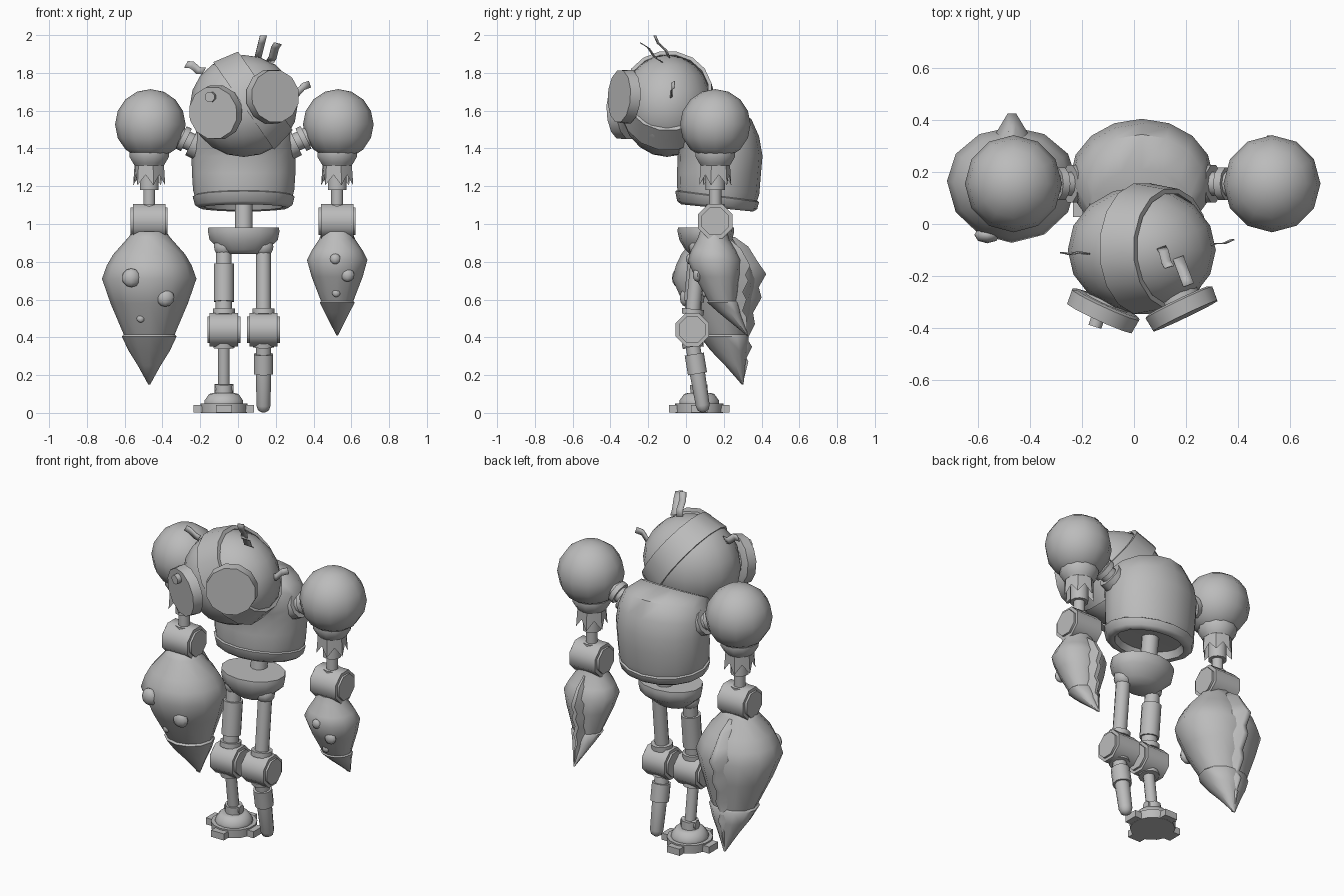
import bpy, bmesh, math
from mathutils import Vector, Matrix

if "Cube" in bpy.data.objects:
    bpy.data.objects.remove(bpy.data.objects["Cube"])

grey = bpy.data.materials.new("plain_grey")
grey.diffuse_color = (0.5, 0.5, 0.5, 1)
grey.use_nodes = True
grey.node_tree.nodes["Principled BSDF"].inputs["Base Color"].default_value = grey.diffuse_color


def finish(name, bm, angle=42):
    bmesh.ops.recalc_face_normals(bm, faces=bm.faces)
    me = bpy.data.meshes.new(name)
    bm.to_mesh(me)
    bm.free()
    me.materials.append(grey)
    ob = bpy.data.objects.new(name, me)
    bpy.context.collection.objects.link(ob)
    bpy.ops.object.select_all(action='DESELECT')
    ob.select_set(True)
    bpy.context.view_layer.objects.active = ob
    bpy.ops.object.shade_smooth_by_angle(angle=math.radians(angle))
    return ob


def loft(name, rings, n=12, axis=None, origin=(0, 0, 0), closed=False, spin=0.5, angle=48, back=1):
    """Rings of (x, y, z, rx, ry[, tilt]), optionally with z turned onto an axis."""
    bm = bmesh.new()
    turn = Matrix.Identity(3)
    if axis is not None:
        turn = Vector(axis).to_track_quat('Z', 'Y').to_matrix()
    loops = []
    for x, y, z, rx, ry, *tilt in rings:
        loop = []
        for i in range(n):
            a = (i + spin) * math.tau / n
            dy = ry * math.sin(a) * (back if math.sin(a) > 0 else 1)
            p = Vector((x + rx * math.cos(a), y + dy, z + (tilt[0] * dy if tilt else 0)))
            loop.append(bm.verts.new(Vector(origin) + turn @ p))
        loops.append(loop)
    pairs = list(zip(loops, loops[1:]))
    if closed:
        pairs.append((loops[-1], loops[0]))
    else:
        bm.faces.new(loops[0])
        bm.faces.new(loops[-1])
    for a, b in pairs:
        for i in range(n):
            j = (i + 1) % n
            bm.faces.new((a[i], a[j], b[j], b[i]))
    return finish(name, bm, angle)


def turned(name, start, end, profile, n=12):
    """Round part: profile of (distance along start-end, radius)."""
    d = Vector(end) - Vector(start)
    return loft(name, [(0, 0, t, r, r) for t, r in profile], n, d, start)


def rod(name, a, b, r, n=12):
    return turned(name, a, b, [(0, r), ((Vector(b) - Vector(a)).length, r)], n)


def ball(name, c, r, u=12, v=8):
    bm = bmesh.new()
    bmesh.ops.create_uvsphere(bm, u_segments=u, v_segments=v, radius=1)
    s = Vector(r) if not isinstance(r, float) else Vector((r, r, r))
    bmesh.ops.transform(bm, matrix=Matrix.Translation(c) @ Matrix.Diagonal(s).to_4x4(), verts=bm.verts)
    return finish(name, bm, 60)


def joint(name, c, half, r):
    """Sideways hinge drum with a smaller cap on each end."""
    turned(name, (c[0] - half, c[1], c[2]), (c[0] + half, c[1], c[2]),
           [(0, r * .8), (.012, r * .8), (.012, r), (2 * half - .012, r),
            (2 * half - .012, r * .8), (2 * half, r * .8)], 8)


# head with slanted strap
ball("head", (.03, -.1, 1.625), (.285, .245, .27), 16, 10)
n = Vector((.82, 0, .57))
loft("head_strap", [(0, 0, .0, .235, .25), (0, 0, .0, .256, .288),
                    (0, 0, .14, .234, .258), (0, 0, .14, .215, .235)], 16, n,
     Vector((.03, -.095, 1.625)), closed=True)

# eyes: two thick discs, one with a small knob
for side, c, d in (("left", (-.12, -.335, 1.59), (-.41, -.9, -.08)),
                   ("right", (.185, -.327, 1.675), (.43, -.9, .05))):
    d = Vector(d).normalized()
    c = Vector(c)
    turned(side + "_eye", c - d * .035, c + d * .03, [(0, .13), (.008, .147), (.065, .141)], 12)
    rod(side + "_eye_socket", c - d * .15, c - d * .03, .09)
rod("eye_knob", (-.13, -.33, 1.675), (-.15, -.395, 1.672), .028, 8)


# bent ribbon tufts on the head
def tuft(name, base, tip, width, bend):
    bm = bmesh.new()
    base, tip, width = Vector(base), Vector(tip), Vector(width)
    rows = []
    for t in (0, .33, .66, 1):
        p = base.lerp(tip, t) + Vector(bend) * math.sin(t * math.tau)
        rows.append([bm.verts.new(p + width * s) for s in (-.5, .5)])
    for a, b in zip(rows, rows[1:]):
        bm.faces.new((a[0], a[1], b[1], b[0]))
    ob = finish(name, bm)
    m = ob.modifiers.new("thickness", 'SOLIDIFY')
    m.thickness, m.offset = .005, 0


tuft("tuft_top_a", (.17, -.13, 1.86), (.21, -.235, 1.955), (.04, .015, -.01), (0, 0, -.012))
tuft("tuft_top_b", (.105, -.09, 1.88), (.135, -.165, 1.998), (.036, .01, 0), (0, .01, 0))
tuft("tuft_left", (-.18, -.115, 1.81), (-.275, -.11, 1.845), (.02, 0, .035), (0, .006, -.01))
tuft("tuft_right", (.28, -.09, 1.68), (.38, -.06, 1.74), (-.012, 0, .036), (0, .006, -.01))

# body shell: neck end tipped forward, base rim tipped back
loft("torso", [(.03, .165, 1.13, .255, .206, -.13), (.03, .17, 1.18, .268, .218, -.1),
               (.03, .175, 1.27, .274, .222, 0), (.03, .18, 1.36, .276, .225, 0),
               (.03, .165, 1.43, .27, .222, .15), (.03, .135, 1.495, .25, .21, .3),
               (.03, .06, 1.525, .205, .15, .5)], 16, spin=0)
loft("torso_base_ring", [(.03, .165, 1.13, .19, .15, -.1), (.03, .165, 1.09, .21, .165, -.1),
                         (.03, .165, 1.085, .235, .19, -.1), (.03, .165, 1.1, .258, .212, -.1),
                         (.03, .165, 1.145, .27, .222, -.13), (.03, .165, 1.15, .262, .214, -.13)],
     16, spin=0)

# spine and bowl-shaped pelvis
rod("spine", (.03, .15, .9), (.03, .18, 1.17), .048)
loft("pelvis", [(.03, .09, .84, .1, .07), (.03, .09, .865, .13, .095), (.03, .105, .915, .185, .14),
                (.03, .105, .96, .194, .15), (.03, .105, .982, .192, .148)], 14)


# arms: claw profile is (height, y centre, radius)
def arm(side, x, s, claw, nail, ridge, width, spots):
    y = .155
    ball(side + "_shoulder", (x + .006, y, 1.527), .187, 12, 8)
    a = Vector((.03 + s * .2, y, 1.395))
    b = Vector((x, y, 1.54))
    turned(side + "_shoulder_link", a, b, [(0, .075), (.085, .075), (.085, .048), (.115, .048),
                                           (.115, .066), (.145, .066), (.145, .05), (.24, .05)], 10)
    turned(side + "_arm_cup", (x, y, 1.31), (x, y, 1.5),
           [(0, .08), (.012, .088), (.045, .108), (.068, .108), (.068, .09)])
    # jagged cuff
    bm = bmesh.new()
    top, low = [], []
    for i in range(12):
        ang = (i + .5) * math.tau / 12
        u = Vector((math.cos(ang), math.sin(ang), 0))
        top.append(bm.verts.new(Vector((x, y, 1.32)) + u * .08))
        low.append(bm.verts.new(Vector((x, y, 1.205 if i % 2 else 1.26)) + u * (.088 if i % 2 else .074)))
    for i in range(12):
        j = (i + 1) % 12
        bm.faces.new((top[i], top[j], low[j], low[i]))
    finish(side + "_jagged_cuff", bm, 20)
    turned(side + "_forearm", (x, y, 1.07), (x, y, 1.32),
           [(0, .05), (.035, .05), (.035, .033), (.11, .033), (.11, .052), (.25, .052)], 10)
    joint(side + "_elbow", (x, y, 1.015), .098, .098)
    for part, rings in (("_claw", claw), ("_claw_tip", nail)):
        loft(side + part, [(x, cy, z, r, r * .95) for z, cy, r in rings], 12, spin=0, angle=60, back=.88)
    # wedge-shaped zigzag ridge down the back: (height, y)
    bm = bmesh.new()
    rows = []
    last = len(ridge) - 1
    for k, (z, yy) in enumerate(ridge):
        t = k / last
        w = width * (.3 + .7 * min(1, t * 5)) * min(1, .1 + (1 - t) * 2)
        d = .02 + .09 * min(1, (1 - t) * 2.5)
        rows.append([bm.verts.new(p) for p in ((x - w * 1.5, yy - d, z), (x - w * .3, yy, z),
                                               (x + w * .3, yy, z), (x + w * 1.5, yy - d, z))])
    for p, q in zip(rows, rows[1:]):
        for i in range(4):
            j = (i + 1) % 4
            bm.faces.new((p[i], p[j], q[j], q[i]))
    bm.faces.new(rows[0])
    bm.faces.new(rows[-1])
    finish(side + "_claw_ridge", bm, 60)
    # flattened bumps seated on the front of the claw
    for sx, sz, r in spots:
        for (z1, c1, r1), (z0, c0, r0) in zip(claw, claw[1:]):
            if z0 <= sz <= z1:
                t = (sz - z0) / (z1 - z0)
                rr, cc = r0 + (r1 - r0) * t, c0 + (c1 - c0) * t
                sy = cc - .9 * math.sqrt(max(rr * rr - (sx - x) ** 2, 0))
                ball(side + "_claw_bump", (sx, sy, sz), (r, r * .65, r), 8, 6)


arm("left", -.47, -1,
    [(.96, .15, .09), (.93, .15, .11), (.84, .155, .19), (.78, .16, .225), (.71, .165, .25),
     (.58, .18, .205), (.415, .21, .135)],
    [(.43, .21, .12), (.405, .21, .145), (.33, .235, .11), (.25, .265, .06), (.15, .3, .005)],
    [(.93, .26), (.88, .33), (.8, .38), (.735, .425), (.665, .385), (.61, .4), (.53, .355),
     (.47, .365), (.39, .325), (.35, .35), (.29, .32), (.27, .33), (.16, .302)], .055,
    [(-.565, .715, .05), (-.385, .61, .048), (-.515, .5, .022)])
arm("right", .525, 1,
    [(.96, .15, .08), (.92, .15, .095), (.86, .155, .135), (.81, .16, .16), (.72, .175, .135), (.59, .2, .085)],
    [(.6, .2, .075), (.585, .2, .093), (.53, .235, .065), (.41, .325, .004)],
    [(.93, .22), (.87, .29), (.78, .34), (.73, .315), (.7, .33), (.64, .3), (.6, .32),
     (.54, .3), (.51, .32), (.42, .325)], .042,
    [(.515, .815, .028), (.58, .73, .036), (.52, .635, .022)])

# legs: hip, thigh and knee
for side, x, thigh in (("left", -.075, [(0, .06), (.03, .06), (.03, .045), (.07, .045), (.07, .055),
                                        (.27, .055), (.27, .042), (.36, .042)]),
                       ("right", .135, [(0, .06), (.03, .06), (.03, .04), (.36, .04)])):
    ball(side + "_hip", (x, .07, .88), .055, 10, 8)
    turned(side + "_thigh", (x, .035, .52), (x, .07, .88), thigh)
    joint(side + "_knee", (x, .033, .44), .087, .095)

# left shin, ankle and four-toed foot
turned("left_shin", (-.075, .035, .375), (-.075, .07, .1), [(0, .058), (.03, .058), (.03, .032), (.27, .032)])
rod("ankle_collar", (-.075, .07, .08), (-.075, .068, .15), .05, 8)
rod("ankle_pin", (-.125, .07, .13), (-.025, .07, .13), .026, 8)
loft("foot", [(-.075, .07, z, r, r) for z, r in
              ((0, .125), (.05, .128), (.05, .105), (.065, .105), (.1, .08), (.105, .06))], 14)
for i in range(4):
    bm = bmesh.new()
    bmesh.ops.create_cube(bm, size=1)
    m = (Matrix.Translation((-.075, .07, .021)) @ Matrix.Rotation(i * math.pi / 2, 4, 'Z')
         @ Matrix.Translation((.125, 0, 0)) @ Matrix.Diagonal((.07, .085, .04, 1)))
    bmesh.ops.transform(bm, matrix=m, verts=bm.verts)
    finish("toe", bm)

# right peg leg
turned("peg_leg", (.135, .033, .375), (.135, .095, .0),
       [(0, .058), (.025, .058), (.025, .04), (.065, .04), (.065, .053), (.17, .053), (.17, .042),
        (.34, .038), (.365, .03), (.377, .01)])
